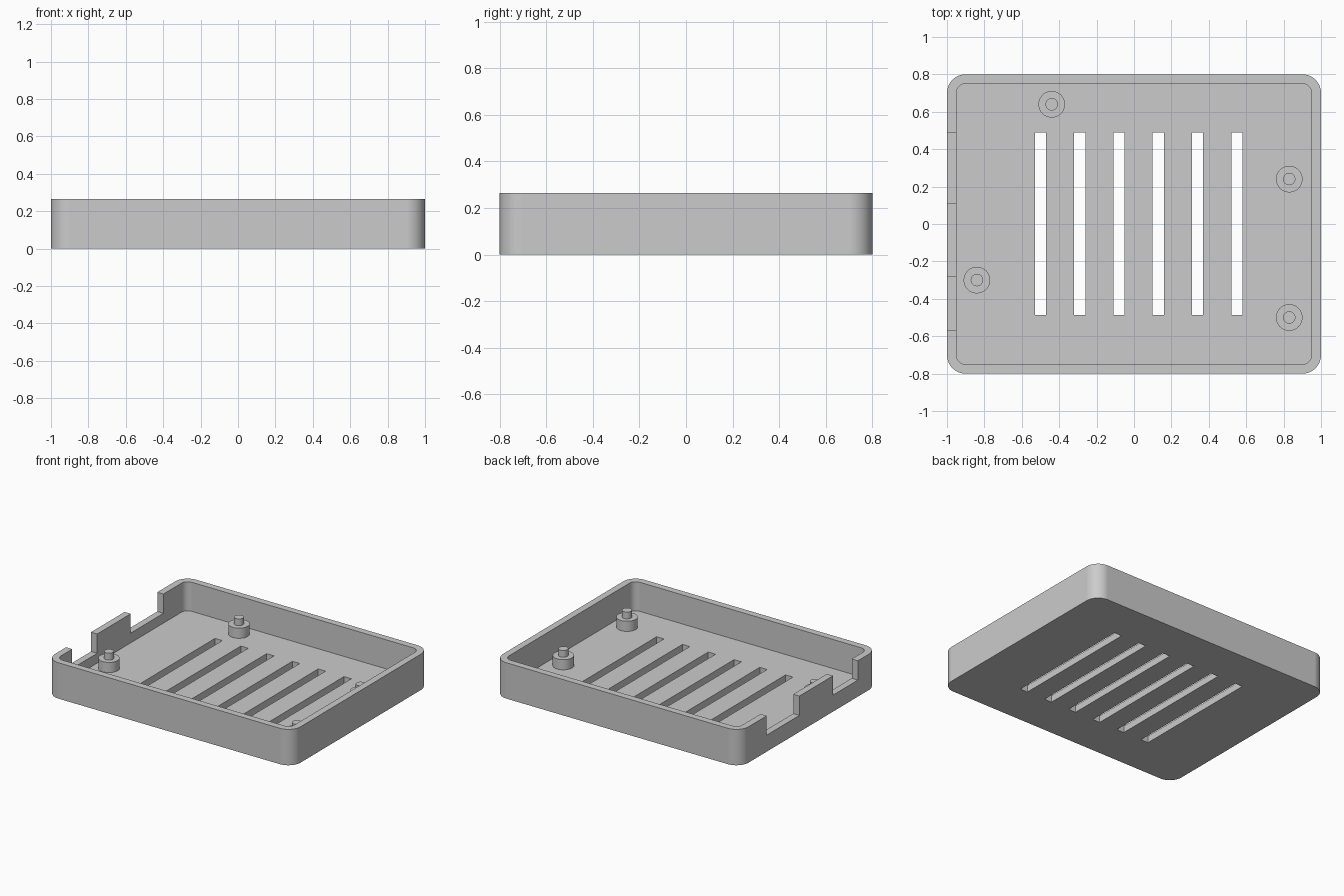
import bpy
import bmesh
from math import cos, sin, pi, radians

cube = bpy.data.objects.get("Cube")
if cube:
    bpy.data.objects.remove(cube, do_unlink=True)

LENGTH, WIDTH, HEIGHT = 2.0, 1.6, 0.264
WALL, FLOOR = 0.05, 0.05

grey = bpy.data.materials.new("light grey plastic")
grey.use_nodes = True
grey.diffuse_color = (0.6, 0.6, 0.6, 1)
grey.node_tree.nodes["Principled BSDF"].inputs["Base Color"].default_value = (0.6, 0.6, 0.6, 1)


def add_object(name, bm):
    bmesh.ops.recalc_face_normals(bm, faces=bm.faces)
    mesh = bpy.data.meshes.new(name)
    bm.to_mesh(mesh)
    bm.free()
    mesh.materials.append(grey)
    obj = bpy.data.objects.new(name, mesh)
    bpy.context.collection.objects.link(obj)
    return obj


def select(obj):
    bpy.ops.object.select_all(action='DESELECT')
    obj.select_set(True)
    bpy.context.view_layer.objects.active = obj


def smooth(obj):
    select(obj)
    bpy.ops.object.shade_smooth_by_angle(angle=radians(30))


def rounded_box(name, length, width, radius, low, high, steps=14):
    """Upright block with rounded vertical corners."""
    bm = bmesh.new()
    ring = []
    for corner, (sx, sy) in enumerate([(1, 1), (-1, 1), (-1, -1), (1, -1)]):
        for i in range(steps + 1):
            a = (corner + i / steps) * pi / 2
            ring.append(bm.verts.new((sx * (length / 2 - radius) + radius * cos(a),
                                      sy * (width / 2 - radius) + radius * sin(a), low)))
    base = bm.faces.new(ring)
    top = bmesh.ops.extrude_face_region(bm, geom=[base])["geom"]
    bmesh.ops.translate(bm, vec=(0, 0, high - low),
                        verts=[v for v in top if isinstance(v, bmesh.types.BMVert)])
    return add_object(name, bm)


def boxes(name, spans):
    """One mesh of separate boxes, each given as (x range, y range, z range)."""
    bm = bmesh.new()
    for span in spans:
        verts = bmesh.ops.create_cube(bm, size=1)["verts"]
        for v in verts:
            v.co = [(lo + hi) / 2 + c * (hi - lo) for c, (lo, hi) in zip(v.co, span)]
    return add_object(name, bm)


def cut(target, cutter):
    cutter.hide_render = True
    mod = target.modifiers.new("cut", 'BOOLEAN')
    mod.operation = 'DIFFERENCE'
    mod.solver = 'EXACT'
    mod.object = cutter
    select(target)
    bpy.ops.object.modifier_apply(modifier=mod.name)
    bpy.data.objects.remove(cutter, do_unlink=True)


# Open tray with rounded corners
tray = rounded_box("tray", LENGTH, WIDTH, 0.1, 0, HEIGHT)
cut(tray, rounded_box("cavity_cutter", LENGTH - 2 * WALL, WIDTH - 2 * WALL, 0.05, FLOOR, 0.5))

# Connector notches in the right-hand end wall
cut(tray, boxes("notch_cutter", [((-1.1, -0.92), y, (0.122, 0.5))
                                 for y in [(0.11, 0.49), (-0.57, -0.28)]]))

# Ventilation slots through the floor
slots = []
for i in range(6):
    x = -0.5 + 0.21 * i
    slots.append(((x - 0.03, x + 0.03), (-0.487, 0.49), (-0.1, 0.1)))
cut(tray, boxes("slot_cutter", slots))
smooth(tray)
tray.modifiers.new("even shading", 'WEIGHTED_NORMAL').keep_sharp = True

# Stepped mounting posts with locating pins
PROFILE = [(0, 0.175), (0.033, 0.175), (0.033, 0.125), (0.071, 0.125), (0.071, 0.04), (0, 0.04)]
POSTS = {"back": (-0.44, 0.64), "right": (-0.84, -0.3),
         "left_back": (0.83, 0.24), "left_front": (0.83, -0.5)}
for place, (x, y) in POSTS.items():
    bm = bmesh.new()
    points = [bm.verts.new((r, 0, z)) for r, z in PROFILE]
    edges = [bm.edges.new(pair) for pair in zip(points, points[1:])]
    bmesh.ops.spin(bm, geom=points + edges, cent=(0, 0, 0), axis=(0, 0, 1),
                   angle=2 * pi, steps=40, use_duplicate=False)
    bmesh.ops.remove_doubles(bm, verts=bm.verts, dist=0.0001)
    post = add_object(place + "_mounting_post", bm)
    post.location = (x, y, 0)
    smooth(post)
